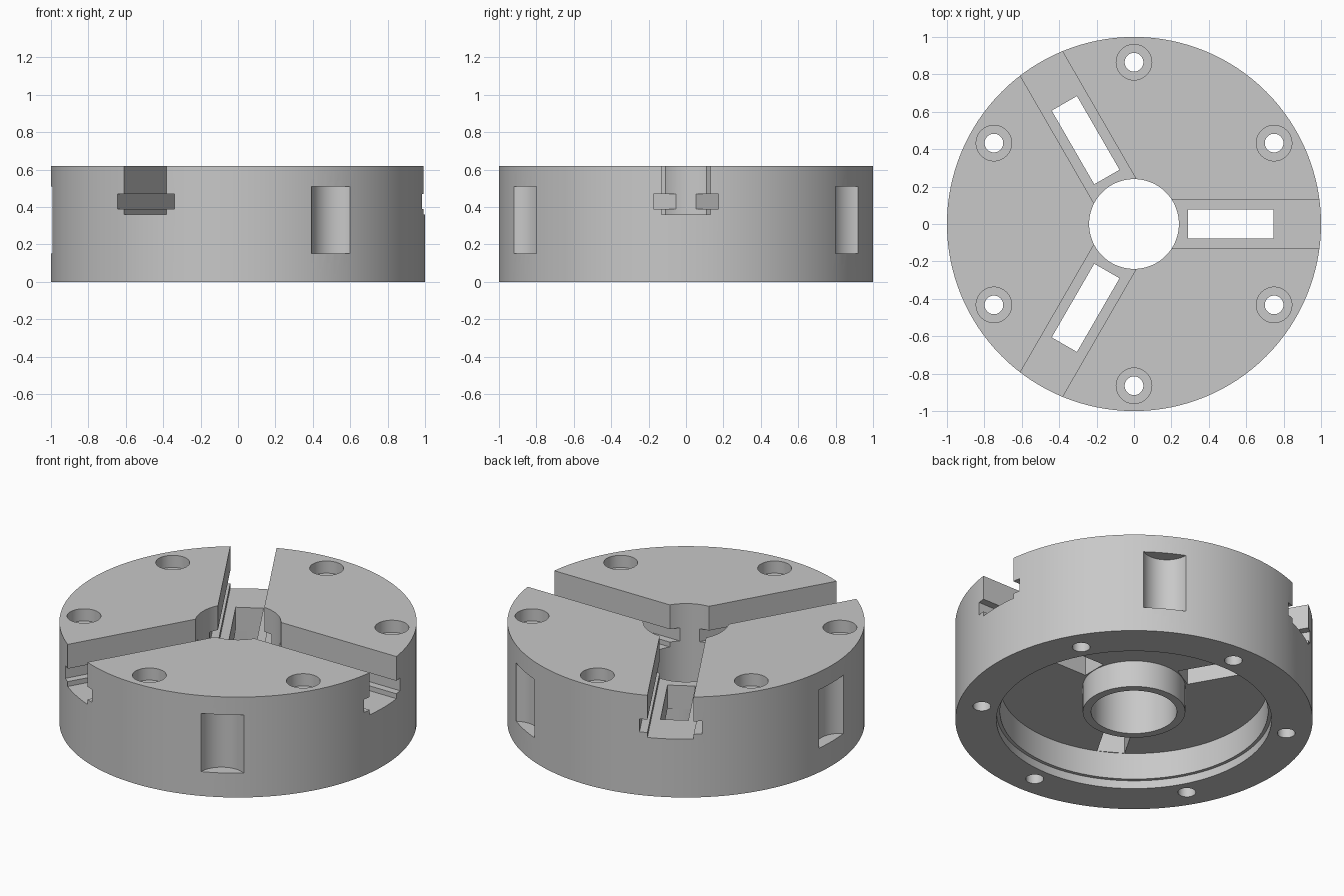
import bpy, bmesh
from math import cos, sin, pi, radians
from mathutils import Matrix

if "Cube" in bpy.data.objects:
    bpy.data.objects.remove(bpy.data.objects["Cube"], do_unlink=True)

steel = bpy.data.materials.new("grey steel")
steel.use_nodes = True
grey = (0.58, 0.58, 0.58, 1)
steel.diffuse_color = grey
steel.node_tree.nodes["Principled BSDF"].inputs["Base Color"].default_value = grey

HEIGHT = 0.62


def lathe(bm, profile, steps, matrix=Matrix()):
    """Revolve a closed (radius, z) profile around z."""
    rings = []
    for i in range(steps):
        a = 2 * pi * i / steps
        rings.append([bm.verts.new(matrix @ Matrix.Translation((r * cos(a), r * sin(a), z)).translation)
                      for r, z in profile])
    for i in range(steps):
        here, there = rings[i], rings[(i + 1) % steps]
        for j in range(len(profile)):
            k = (j + 1) % len(profile)
            if profile[j][0] == 0 and profile[k][0] == 0:
                continue
            bm.faces.new((here[j], here[k], there[k], there[j]))


def prism(bm, section, x0, x1, matrix):
    """Extrude a (y, z) section from x0 to x1."""
    ends = [[bm.verts.new(matrix @ Matrix.Translation((x, y, z)).translation) for y, z in section]
            for x in (x0, x1)]
    for end in ends:
        bm.faces.new(end)
    for j in range(len(section)):
        k = (j + 1) % len(section)
        bm.faces.new((ends[0][j], ends[0][k], ends[1][k], ends[1][j]))


def finish(bm, name):
    bmesh.ops.remove_doubles(bm, verts=bm.verts, dist=1e-5)
    bmesh.ops.recalc_face_normals(bm, faces=bm.faces)
    mesh = bpy.data.meshes.new(name)
    bm.to_mesh(mesh)
    bm.free()
    mesh.materials.append(steel)
    obj = bpy.data.objects.new(name, mesh)
    bpy.context.collection.objects.link(obj)
    return obj


def turned(degrees):
    return Matrix.Rotation(radians(degrees), 4, 'Z')


# Turned body: through bore, central hub and stepped recess underneath
bm = bmesh.new()
lathe(bm, [(1, 0), (1, HEIGHT), (0.24, HEIGHT), (0.24, 0.05), (0.287, 0.05), (0.287, 0.215),
           (0.75, 0.215), (0.75, 0.05), (0.77, 0.05), (0.77, 0)], 128)
body = finish(bm, "chuck_body")

# T-shaped jaw slots
half_t = [(0.13, 0.36), (0.13, 0.39), (0.175, 0.39), (0.175, 0.47), (0.13, 0.47), (0.13, 0.8)]
t_section = half_t + [(-y, z) for y, z in reversed(half_t)]
slots = bmesh.new()
windows = bmesh.new()
pockets = bmesh.new()
for i in range(3):
    prism(slots, t_section, 0.13, 1.2, turned(120 * i))
    # Rectangular openings from the slot floor into the recess
    prism(windows, [(-0.078, 0.12), (0.078, 0.12), (0.078, 0.41), (-0.078, 0.41)],
          0.29, 0.745, turned(120 * i))
    # Scooped pockets in the rim
    lathe(pockets, [(0, 0.15), (0.138, 0.15), (0.138, 0.51), (0, 0.51)], 48,
          turned(60 + 120 * i) @ Matrix.Translation((1.061, 0, 0)))

# Counterbored bolt holes
bolts = bmesh.new()
for i in range(6):
    lathe(bolts, [(0, -0.1), (0.05, -0.1), (0.05, HEIGHT - 0.075), (0.095, HEIGHT - 0.075),
                  (0.095, 0.8), (0, 0.8)], 40,
          turned(30 + 60 * i) @ Matrix.Translation((0.865, 0, 0)))

# Cut everything out of the body
bpy.context.view_layer.objects.active = body
body.select_set(True)
for bm, name in ((slots, "slot_cutter"), (windows, "window_cutter"),
                 (pockets, "pocket_cutter"), (bolts, "bolt_cutter")):
    cutter = finish(bm, name)
    cutter.hide_render = True
    cut = body.modifiers.new(name, 'BOOLEAN')
    cut.operation = 'DIFFERENCE'
    cut.solver = 'EXACT'
    cut.object = cutter
    bpy.ops.object.modifier_apply(modifier=cut.name)
    bpy.data.objects.remove(cutter, do_unlink=True)

bpy.ops.object.shade_smooth_by_angle(angle=radians(30))
